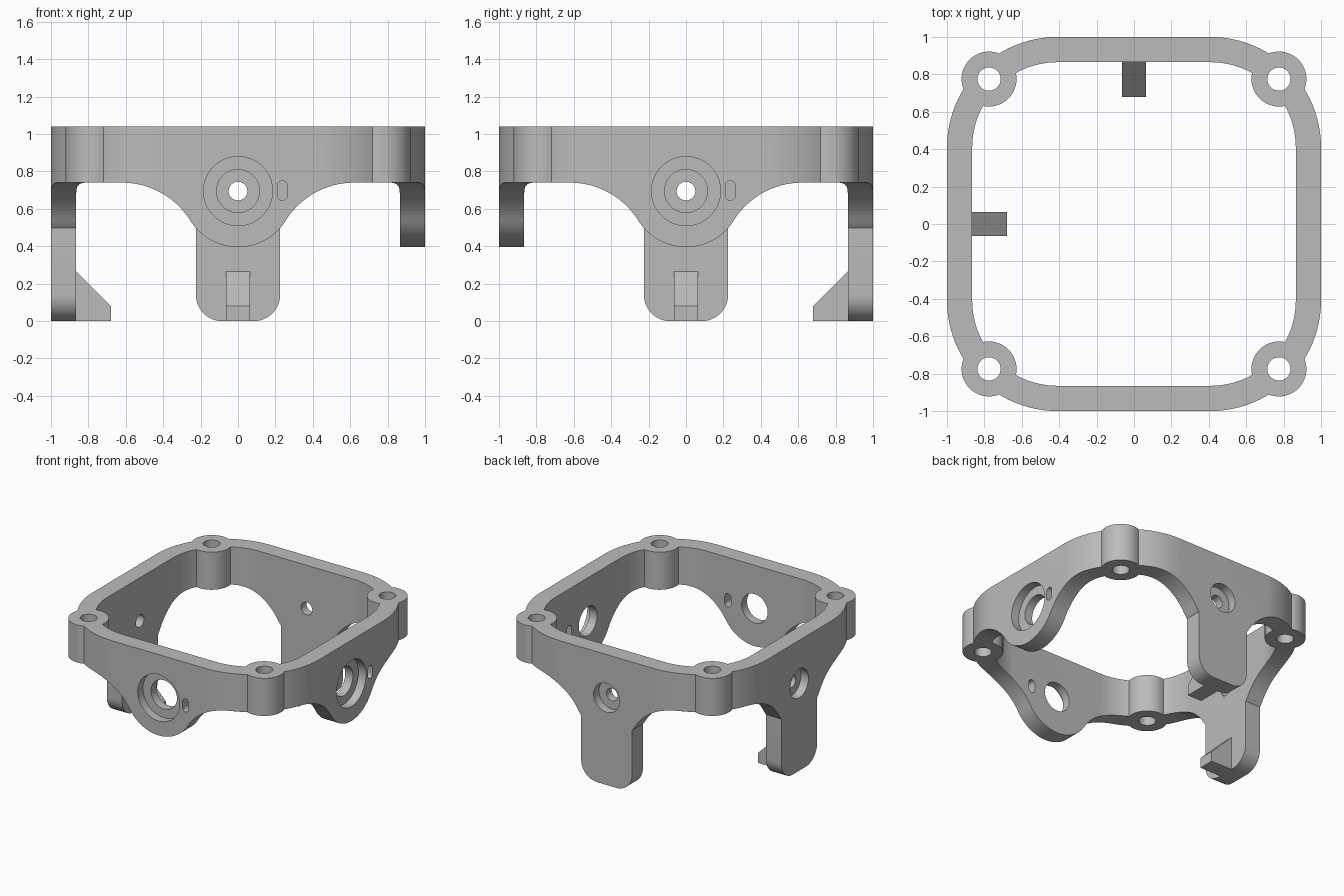
import bpy
import bmesh
from math import cos, sin, radians, pi
from mathutils import Matrix, Vector

cube = bpy.data.objects.get("Cube")
if cube:
    bpy.data.objects.remove(cube, do_unlink=True)

TOP, RIM, HOLE_Z = 1.04, 0.74, 0.695
WALL = 0.865          # distance of the inner wall faces
COUNTERBORE = 0.067


def arc(cx, cy, r, start, end, steps):
    """Points on an arc, angles in degrees."""
    angles = [radians(start + (end - start) * i / steps) for i in range(steps + 1)]
    return [(cx + r * cos(a), cy + r * sin(a)) for a in angles]


def circle(cx, cy, r, steps=48):
    return arc(cx, cy, r, 0, 360, steps)[:-1]


def rounded_square(half, r):
    c = half - r
    pts = []
    for k, (sx, sy) in enumerate([(1, 1), (-1, 1), (-1, -1), (1, -1)]):
        pts += arc(sx * c, sy * c, r, 90 * k, 90 * k + 90, 24)
    return pts


# How a profile point (u, v) and extrusion distance w become a position
PLAN = lambda u, v, w: Vector((u, v, w))
FACE = lambda u, v, w: Vector((u, w, v))
SIDE = lambda u, v, w: Vector((w, u, v))


def prism(name, pts, lo, hi, frame=PLAN, turn=0):
    """Extrude a closed profile between lo and hi, turned about z."""
    bm = bmesh.new()
    ends = [[bm.verts.new(frame(u, v, w)) for u, v in pts] for w in (lo, hi)]
    bm.faces.new(ends[0])
    bm.faces.new(ends[1])
    for i in range(len(pts)):
        j = (i + 1) % len(pts)
        bm.faces.new((ends[0][i], ends[0][j], ends[1][j], ends[1][i]))
    bmesh.ops.recalc_face_normals(bm, faces=bm.faces)
    bmesh.ops.transform(bm, verts=bm.verts, matrix=Matrix.Rotation(turn * pi / 2, 4, "Z"))
    mesh = bpy.data.meshes.new(name)
    bm.to_mesh(mesh)
    bm.free()
    obj = bpy.data.objects.new(name, mesh)
    bpy.context.collection.objects.link(obj)
    return obj


def combine(target, tool, operation="DIFFERENCE"):
    """Boolean the tool into the target and discard the tool."""
    mod = target.modifiers.new("boolean", "BOOLEAN")
    mod.operation, mod.solver, mod.object = operation, "EXACT", tool
    bpy.context.view_layer.objects.active = target
    bpy.ops.object.modifier_apply(modifier=mod.name)
    bpy.data.objects.remove(tool, do_unlink=True)


def tab_profile(long):
    """Flared tab below the rim: fillet, round hub, optional long leg."""
    half = arc(0.62, 0.31, 0.43, 90, 148.2, 20)
    if long:
        half += arc(0, HOLE_Z, 0.3, -33, -41.4, 3)
        half += arc(0.085, 0.14, 0.14, 0, -90, 12)
    else:
        half += arc(0, HOLE_Z, 0.3, -33, -90, 20)[:-1] + [(0, HOLE_Z - 0.3)]
    half = [(0.62, 0.9)] + half
    return half + [(-x, z) for x, z in reversed(half) if x > 0]


# Wall frame with corner bosses, full height
frame = prism("mounting_frame", rounded_square(1, 0.59), -0.05, TOP)
combine(frame, prism("inside", rounded_square(WALL, 0.455), -0.3, 1.3))
corners = [(sx * 0.775, sy * 0.775) for sx in (-1, 1) for sy in (-1, 1)]
for x, y in corners:
    combine(frame, prism("boss", circle(x, y, 0.147), -0.05, TOP), "UNION")

# Remove everything below the rim except the four tabs
below = prism("below_rim", [(-1.2, -1.2), (1.2, -1.2), (1.2, 1.2), (-1.2, 1.2)], -0.1, RIM)
for turn in range(4):
    combine(below, prism("tab", tab_profile(turn > 1), -1.3, -0.63, FACE, turn))
combine(frame, below)

# Screw holes in the bosses
for x, y in corners:
    combine(frame, prism("screw_hole", circle(x, y, 0.062, 32), 0.5, 1.3))

# Front and right have large stepped holes with a slot; back and left have
# smaller stepped holes and an inward hook at the foot of the leg
for turn in range(4):
    long = turn > 1
    wide, narrow = (0.115, 0.05) if long else (0.185, 0.115)
    combine(frame, prism("counterbore", circle(0, HOLE_Z, wide), -1.2, -1 + COUNTERBORE, FACE, turn))
    combine(frame, prism("bore", circle(0, HOLE_Z, narrow), -1.2, -0.7, FACE, turn))
    if long:
        hook = [(-WALL - 0.04, 0), (-0.68, 0), (-0.68, 0.08), (-WALL, 0.265), (-WALL - 0.04, 0.265)]
        combine(frame, prism("hook", hook, -0.063, 0.063, SIDE, turn), "UNION")
    else:
        slot = arc(0.237, 0.722, 0.027, 0, 180, 10) + arc(0.237, 0.672, 0.027, 180, 360, 10)
        combine(frame, prism("slot", slot, -1.2, -0.7, FACE, turn))

# Single grey material
grey = bpy.data.materials.new("grey_plastic")
grey.use_nodes = True
colour = (0.5, 0.5, 0.5, 1)
grey.diffuse_color = colour
grey.node_tree.nodes["Principled BSDF"].inputs["Base Color"].default_value = colour
frame.data.materials.clear()
frame.data.materials.append(grey)
for poly in frame.data.polygons:
    poly.material_index = 0

# Smooth curved walls, crisp edges
bpy.ops.object.select_all(action="DESELECT")
frame.select_set(True)
bpy.context.view_layer.objects.active = frame
bpy.ops.object.shade_smooth_by_angle(angle=radians(25))
